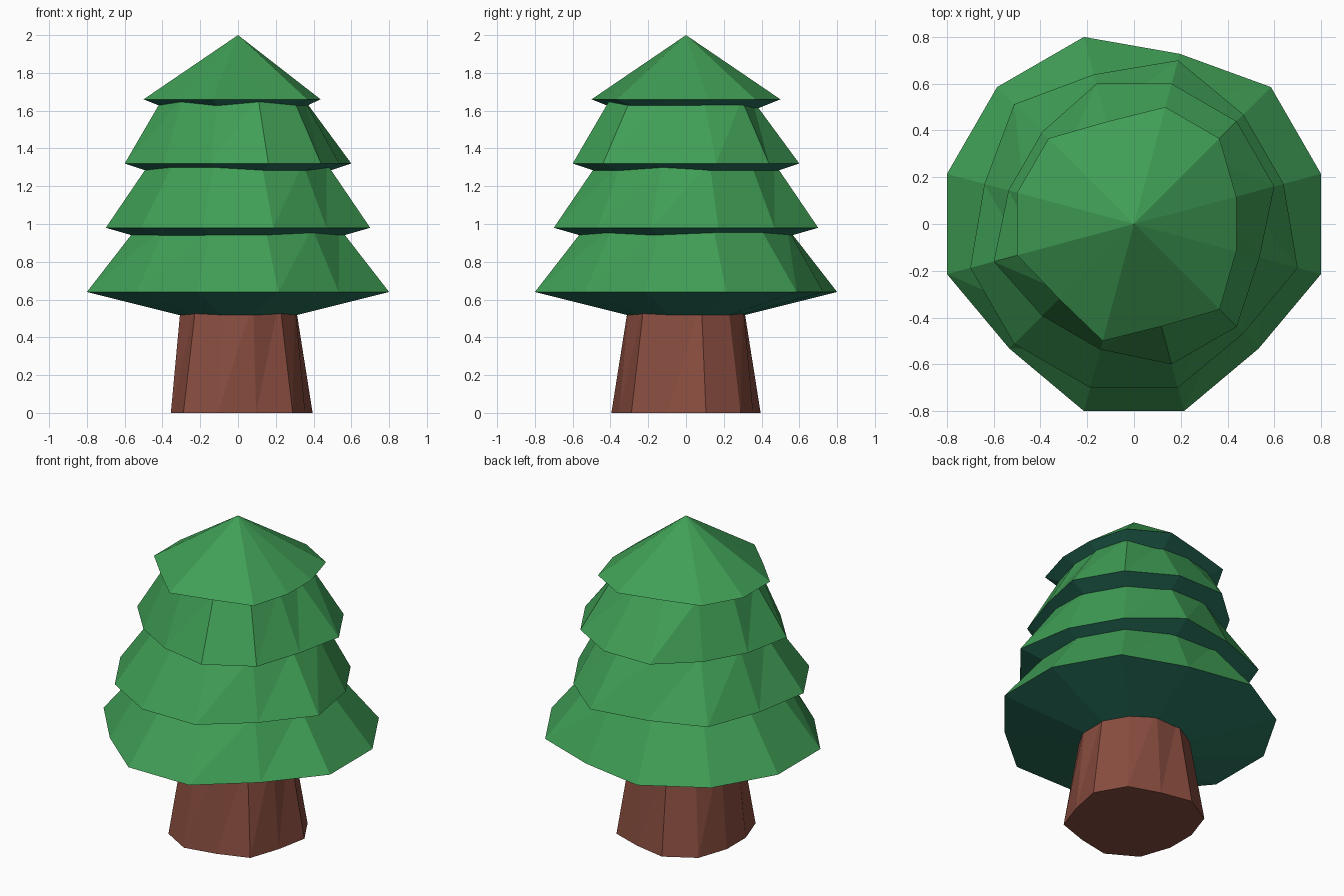
import bpy, bmesh, math

if "Cube" in bpy.data.objects:
    bpy.data.objects.remove(bpy.data.objects["Cube"], do_unlink=True)

SIDES = 12
TIER_HEIGHT = 0.34
UNDERSIDE_DROP = 0.2


def material(name, color):
    mat = bpy.data.materials.new(name)
    mat.use_nodes = True
    mat.diffuse_color = (*color, 1)
    bsdf = mat.node_tree.nodes["Principled BSDF"]
    bsdf.inputs["Base Color"].default_value = (*color, 1)
    bsdf.inputs["Roughness"].default_value = 0.9
    return mat


leaf = material("leaf green", (0.051, 0.345, 0.093))
shade = material("dark teal green", (0.024, 0.195, 0.125))
bark = material("bark brown", (0.25, 0.074, 0.05))


def ring(bm, half_width, z, dents=(), dent=0.9):
    """Twelve-sided ring with a few corners pulled inward."""
    verts = []
    for k in range(SIDES):
        r = half_width / math.cos(math.pi / SIDES)
        r *= dent if k in dents else 1
        a = math.tau * (k + 0.5) / SIDES
        verts.append(bm.verts.new((r * math.cos(a), r * math.sin(a), z)))
    return verts


def bridge(bm, low, high, mat=0):
    for k in range(SIDES):
        n = (k + 1) % SIDES
        # Triangulated so the dented sides stay flat
        bm.faces.new((low[k], low[n], high[n])).material_index = mat
        bm.faces.new((low[k], high[n], high[k])).material_index = mat


def fan(bm, loop, z, mat=0):
    tip = bm.verts.new((0, 0, z))
    for k in range(SIDES):
        bm.faces.new((loop[k], loop[(k + 1) % SIDES], tip)).material_index = mat


def finish(name, bm, mats):
    bmesh.ops.recalc_face_normals(bm, faces=bm.faces)
    mesh = bpy.data.meshes.new(name)
    bm.to_mesh(mesh)
    bm.free()
    for mat in mats:
        mesh.materials.append(mat)
    obj = bpy.data.objects.new(name, mesh)
    bpy.context.collection.objects.link(obj)


# Trunk: tapered, flat base
bm = bmesh.new()
base = ring(bm, 0.395, 0, dents=(2, 5, 6, 9, 11))
top = ring(bm, 0.3, 0.6)
bridge(bm, base, top)
bm.faces.new(base)
bm.faces.new(top)
finish("trunk", bm, [bark])

# Foliage: half width, dented rim corners, dent factor, dented upper corners
tiers = [
    ("bottom_foliage", 0.8, (2, 7, 10), 0.91, ()),
    ("lower_foliage", 0.7, (0, 1, 3, 5, 10), 0.914, ()),
    ("upper_foliage", 0.6, (4, 5, 7, 8, 11), 0.895, (0, 2, 3, 11)),
    ("top_foliage", 0.5, (0, 3, 7, 9, 11), 0.875, None),
]
for i, (name, width, dents, dent, upper_dents) in enumerate(tiers):
    z = 0.64 + i * TIER_HEIGHT
    bm = bmesh.new()
    rim = ring(bm, width, z, dents, dent)
    fan(bm, rim, z - UNDERSIDE_DROP, mat=1)
    if upper_dents is None:
        fan(bm, rim, z + TIER_HEIGHT)
    else:
        upper = ring(bm, width * 0.67, z + TIER_HEIGHT, upper_dents, 0.87)
        bridge(bm, rim, upper)
        bm.faces.new(upper)
    finish(name, bm, [leaf, shade])
